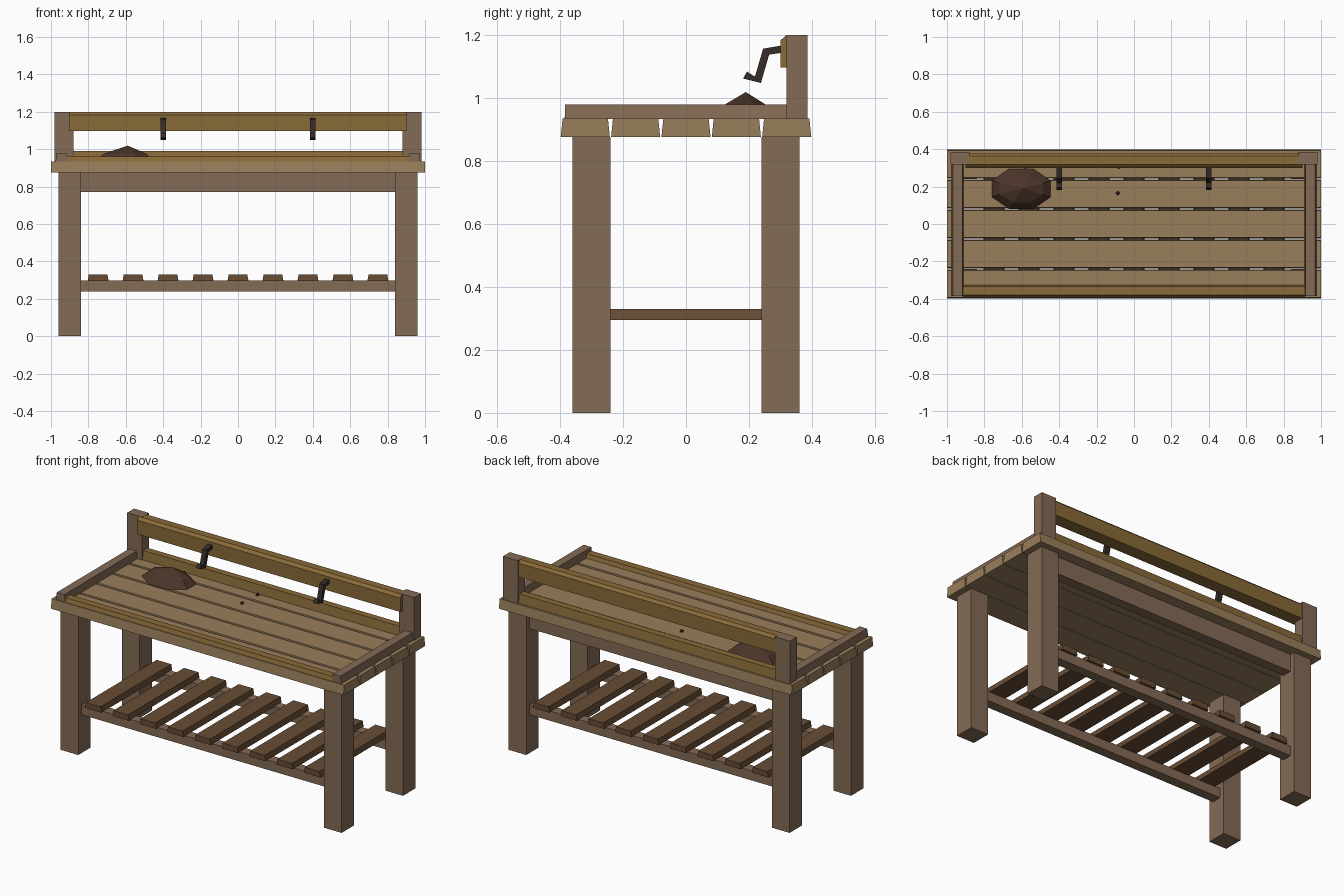
import bpy, bmesh, math

if "Cube" in bpy.data.objects:
    bpy.data.objects.remove(bpy.data.objects["Cube"])


def material(name, rgb):
    m = bpy.data.materials.new(name)
    m.diffuse_color = (*rgb, 1)
    m.use_nodes = True
    m.node_tree.nodes["Principled BSDF"].inputs["Base Color"].default_value = m.diffuse_color
    return m


FRAME = material("frame_wood", (0.23, 0.145, 0.092))
PLANK = material("plank_wood", (0.32, 0.21, 0.105))
TRIM = material("trim_wood", (0.25, 0.145, 0.04))
SLAT = material("slat_wood", (0.14, 0.075, 0.035))
METAL = material("dark_metal", (0.035, 0.025, 0.02))
SOIL = material("soil", (0.07, 0.035, 0.022))


def make(name, bm, mat):
    bmesh.ops.recalc_face_normals(bm, faces=bm.faces)
    me = bpy.data.meshes.new(name)
    bm.to_mesh(me)
    bm.free()
    me.materials.append(mat)
    ob = bpy.data.objects.new(name, me)
    bpy.context.collection.objects.link(ob)
    return ob


def board(name, x, y, z, mat, inset=(0, 0)):
    """Box from min/max ranges; the top face is narrowed by inset per side."""
    bm = bmesh.new()
    bmesh.ops.create_cube(bm, size=1)
    for v in bm.verts:
        top = v.co.z > 0
        sx, sy = math.copysign(1, v.co.x), math.copysign(1, v.co.y)
        v.co.x = (x[0] + x[1]) / 2 + sx * ((x[1] - x[0]) / 2 - top * inset[0])
        v.co.y = (y[0] + y[1]) / 2 + sy * ((y[1] - y[0]) / 2 - top * inset[1])
        v.co.z = z[1] if top else z[0]
    return make(name, bm, mat)


def extrude_x(name, profile, x0, x1, mat):
    """Extrude a (y, z) outline along x."""
    bm = bmesh.new()
    face = bm.faces.new([bm.verts.new((x0, y, z)) for y, z in profile])
    new = bmesh.ops.extrude_face_region(bm, geom=[face])["geom"]
    bmesh.ops.translate(bm, vec=(x1 - x0, 0, 0),
                        verts=[v for v in new if isinstance(v, bmesh.types.BMVert)])
    return make(name, bm, mat)


def span(c, half):
    return (c - half, c + half)


# Legs, shelf rails and rear apron
for sy, depth in ((-1, "front"), (1, "back")):
    for sx, side in ((-1, "left"), (1, "right")):
        board(f"{depth}_{side}_leg", span(sx * 0.9, 0.06), span(sy * 0.3, 0.06), (0, 0.876), FRAME)
    board(f"{depth}_shelf_rail", (-0.84, 0.84), span(sy * 0.3, 0.03), (0.238, 0.298), FRAME)
board("back_apron", (-0.84, 0.84), (0.27, 0.33), (0.77, 0.876), FRAME)

# Shelf slats
for i in range(9):
    board(f"shelf_slat_{i + 1}", span((i - 4) * 0.187, 0.056), (-0.345, 0.345),
          (0.295, 0.33), SLAT, (0.006, 0))

# Tabletop planks
for i in range(5):
    board(f"top_plank_{i + 1}", (-1, 1), span((i - 2) * 0.16, 0.078),
          (0.876, 0.935), PLANK, (0, 0.006))

# Side rims and rear posts
for s, side in ((-1, "left"), (1, "right")):
    board(f"{side}_rim", span(s * 0.943, 0.033), (-0.385, 0.325), (0.933, 0.98), FRAME, (0.007, 0))
    board(f"{side}_post", span(s * 0.93, 0.051), (0.319, 0.386), (0.933, 1.2), FRAME)

# Front and back trim strips
board("front_trim", (-0.915, 0.915), (-0.387, -0.325), (0.933, 0.96), TRIM, (0, 0.008))
board("back_trim", (-0.885, 0.885), (0.322, 0.38), (0.933, 0.99), TRIM, (0, 0.008))

# Raised back board with chamfered top edges
extrude_x("back_board", [(0.30, 1.097), (0.38, 1.097), (0.38, 1.183), (0.364, 1.199),
                         (0.317, 1.199), (0.30, 1.183)], -0.9, 0.9, TRIM)

# Tool hooks
hook = [(0.305, 1.167), (0.245, 1.157), (0.219, 1.068), (0.194, 1.084),
        (0.181, 1.062), (0.238, 1.048), (0.264, 1.138), (0.305, 1.144)]
for s, side in ((-1, "left"), (1, "right")):
    extrude_x(f"{side}_hook", hook, s * 0.4 - 0.015, s * 0.4 + 0.015, METAL)

# Soil mound: faceted rings closing to a peak
bm = bmesh.new()
rings = []
for rx, ry, z in ((0.17, 0.117, 0.934), (0.125, 0.078, 0.975)):
    rings.append([bm.verts.new((-0.603 + rx * math.cos(a), 0.188 + ry * math.sin(a), z))
                  for a in (math.pi * (2 * k + 1) / 8 for k in range(8))])
peak = bm.verts.new((-0.59, 0.19, 1.019))
bm.faces.new(rings[0])
for k in range(8):
    n = (k + 1) % 8
    bm.faces.new((rings[0][k], rings[0][n], rings[1][n], rings[1][k]))
    bm.faces.new((rings[1][k], rings[1][n], peak))
make("soil_mound", bm, SOIL)

# Loose soil crumbs
for i, (x, y) in enumerate(((-0.087, 0.165), (-0.08, 0.305), (-0.58, 0.305))):
    bm = bmesh.new()
    bmesh.ops.create_icosphere(bm, subdivisions=1, radius=0.011)
    bmesh.ops.translate(bm, verts=bm.verts, vec=(x, y, 0.94))
    make(f"soil_crumb_{i + 1}", bm, SOIL)
